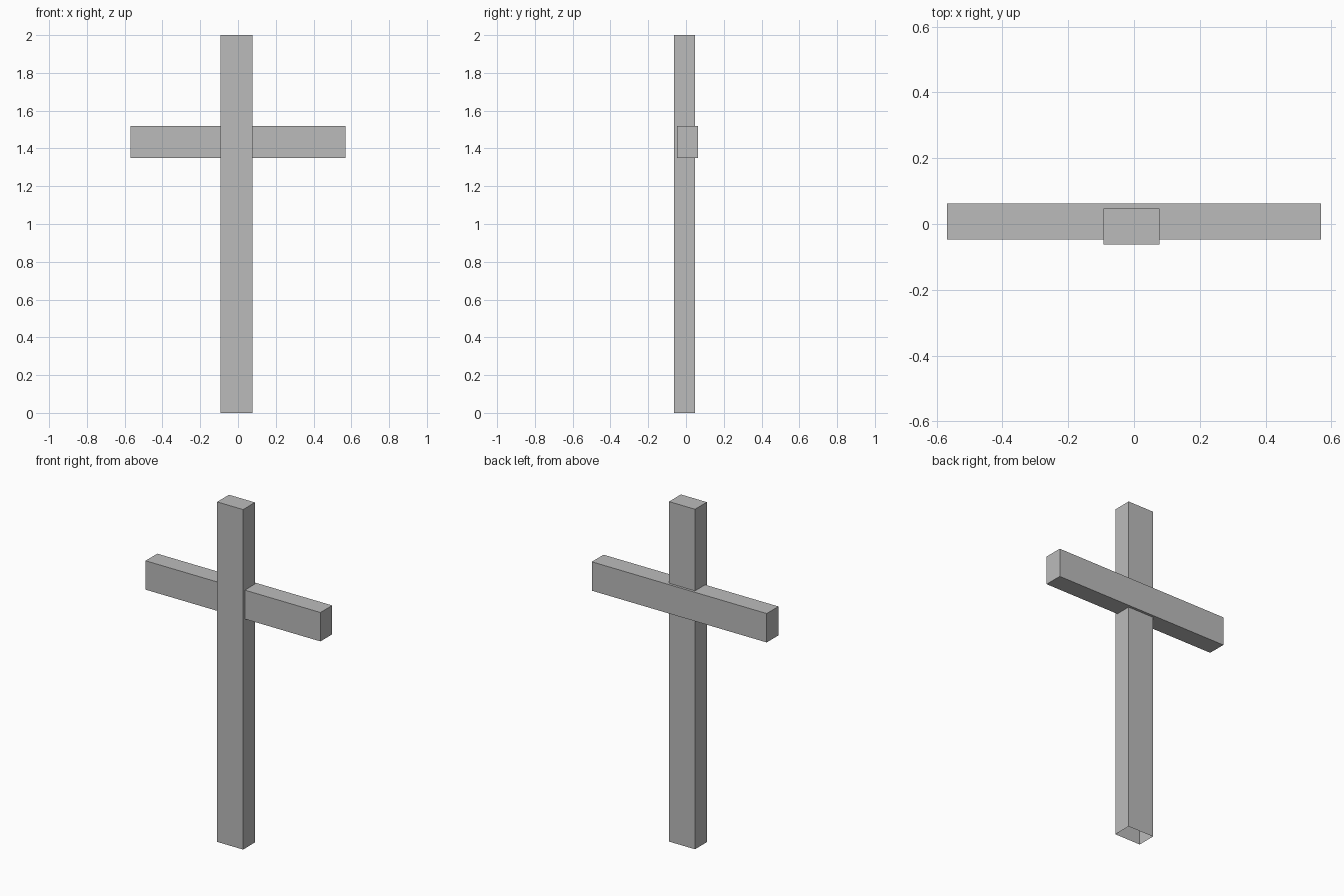
import bpy
import bmesh
from mathutils import Vector

default = bpy.data.objects.get("Cube")
if default:
    bpy.data.objects.remove(default, do_unlink=True)

# One plain grey for both beams
grey = bpy.data.materials.new("plain grey")
grey.use_nodes = True
colour = (0.5, 0.5, 0.5, 1)
grey.diffuse_color = colour
grey.node_tree.nodes["Principled BSDF"].inputs["Base Color"].default_value = colour


def beam(name, low, high, open_bottom=False):
    low, high = Vector(low), Vector(high)
    bm = bmesh.new()
    bmesh.ops.create_cube(bm, size=1)
    bmesh.ops.scale(bm, vec=high - low, verts=bm.verts)
    bmesh.ops.translate(bm, vec=(low + high) / 2, verts=bm.verts)
    if open_bottom:
        bottom = [f for f in bm.faces if f.normal.z < -0.5]
        bmesh.ops.delete(bm, geom=bottom, context="FACES")
    mesh = bpy.data.meshes.new(name)
    bm.to_mesh(mesh)
    bm.free()
    mesh.materials.append(grey)
    obj = bpy.data.objects.new(name, mesh)
    bpy.context.collection.objects.link(obj)


# Tall post, hollow at the foot, with the crossbar set slightly behind it
beam("post", (-0.092, -0.0625, 0), (0.077, 0.0475, 2), open_bottom=True)
beam("crossbar", (-0.569, -0.0465, 1.35), (0.569, 0.0625, 1.52))
